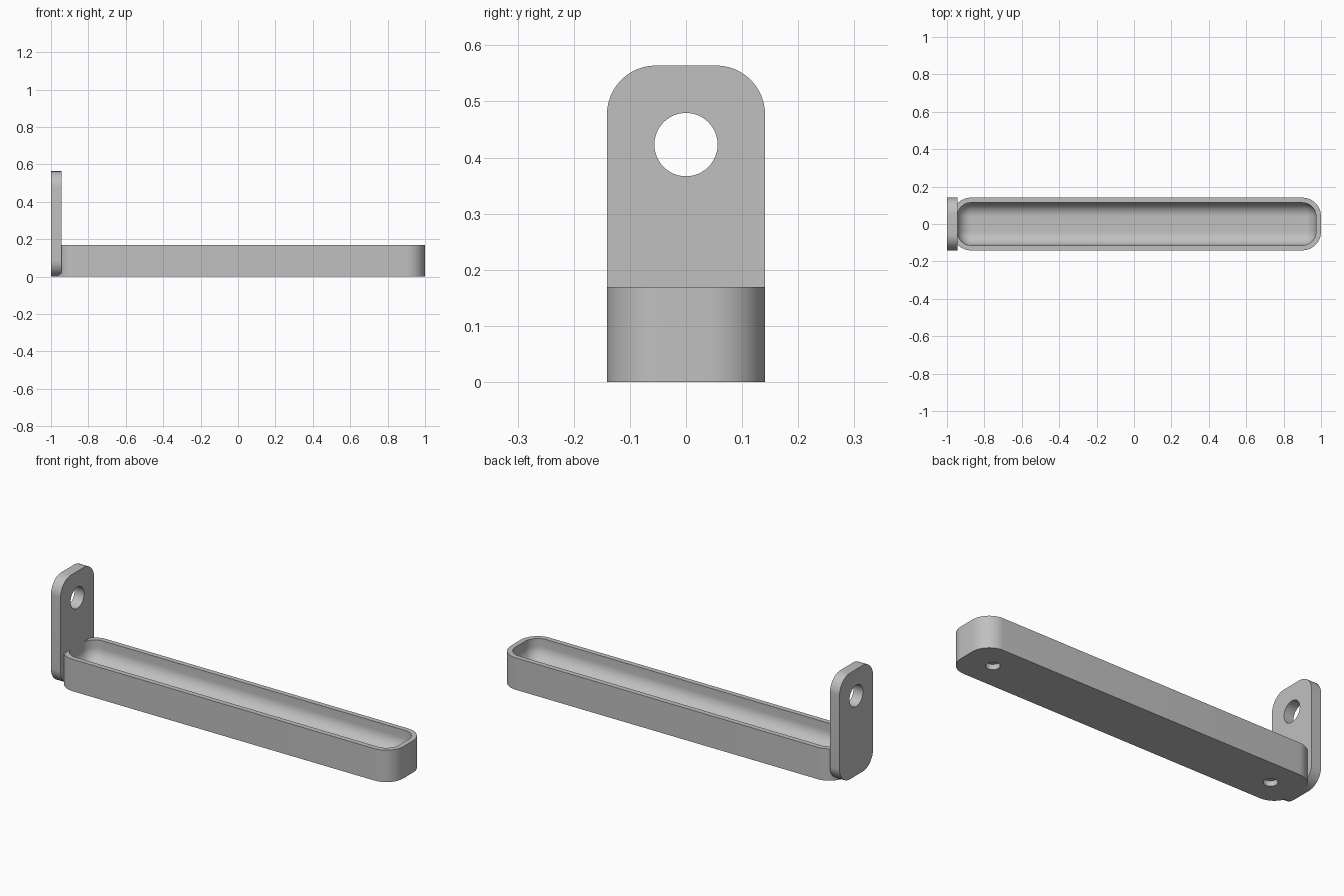
import bpy
import bmesh
import math
from mathutils import Matrix

if "Cube" in bpy.data.objects:
    bpy.data.objects.remove(bpy.data.objects["Cube"], do_unlink=True)

U = 0.0282                     # wall thickness, base unit of the design
HALF = 5 * U                   # half width of tray and plate
TRAY_H = 6 * U
PLATE_H = 20 * U
TRAY_MIN, TRAY_MAX = -1 + U, 1.0

grey = bpy.data.materials.new("plain grey")
grey.use_nodes = True
colour = (0.53, 0.53, 0.53, 1)
grey.diffuse_color = colour
grey.node_tree.nodes["Principled BSDF"].inputs["Base Color"].default_value = colour


def rounded_rect(hx, hy, r, steps=12):
    """Outline of a rectangle with round corners, counter-clockwise."""
    points = []
    for k, (sx, sy) in enumerate([(1, 1), (-1, 1), (-1, -1), (1, -1)]):
        for i in range(steps + 1):
            a = (k + i / steps) * math.pi / 2
            points.append((sx * (hx - r) + r * math.cos(a),
                           sy * (hy - r) + r * math.sin(a)))
    return points


def loft(name, sections, matrix):
    """Skin a stack of (half x, half y, corner radius, height) sections."""
    bm = bmesh.new()
    rings = [[bm.verts.new((x, y, z)) for x, y in rounded_rect(hx, hy, r)]
             for hx, hy, r, z in sections]
    for low, high in zip(rings, rings[1:]):
        n = len(low)
        for i in range(n):
            j = (i + 1) % n
            bm.faces.new((low[i], low[j], high[j], high[i]))
    bm.faces.new(rings[0][::-1])
    bm.faces.new(rings[-1])
    bm.transform(matrix)
    bmesh.ops.recalc_face_normals(bm, faces=bm.faces)
    mesh = bpy.data.meshes.new(name)
    bm.to_mesh(mesh)
    bm.free()
    mesh.materials.append(grey)
    obj = bpy.data.objects.new(name, mesh)
    bpy.context.collection.objects.link(obj)
    return obj


def activate(obj):
    bpy.ops.object.select_all(action="DESELECT")
    obj.select_set(True)
    bpy.context.view_layer.objects.active = obj


def drill(obj, radius, depth, location, rotation=(0, 0, 0)):
    """Cut a round hole centred on the given location."""
    bpy.ops.mesh.primitive_cylinder_add(vertices=48, radius=radius, depth=depth,
                                        location=location, rotation=rotation)
    cutter = bpy.context.object
    cutter.hide_render = True
    cutter.data.materials.append(grey)
    mod = obj.modifiers.new("hole", "BOOLEAN")
    mod.operation = "DIFFERENCE"
    mod.solver = "EXACT"
    mod.object = cutter
    activate(obj)
    bpy.ops.object.modifier_apply(modifier=mod.name)
    bpy.data.objects.remove(cutter, do_unlink=True)


# Tray: outer wall, rim, then a cavity with a filleted floor
length = (TRAY_MAX - TRAY_MIN) / 2
middle = (TRAY_MAX + TRAY_MIN) / 2
corner, wall, floor = 0.1, 0.96 * U, 2 * U
inner = corner - wall
sections = [(length, HALF, corner, 0), (length, HALF, corner, TRAY_H)]
sections.append((length - wall, HALF - wall, inner, TRAY_H))
for i in range(13):
    a = i / 12 * math.pi / 2
    inset = inner * 0.98 * (1 - math.cos(a))
    sections.append((length - wall - inset, HALF - wall - inset, inner - inset,
                     floor + inner * (1 - math.sin(a))))
tray = loft("tray", sections, Matrix.Translation((middle, 0, 0)))

# Blind round pockets under both ends of the tray
for side in (-1, 1):
    drill(tray, 1.2 * U, 2 * U, (middle + side * 0.83, 0, 0))

# Upright end plate with round corners and a through hole
upright = Matrix.Translation((-1, 0, PLATE_H / 2)) @ Matrix.Rotation(math.pi / 2, 4, "Y")
plate = loft("end_plate", [(PLATE_H / 2, HALF, 3.1 * U, 0),
                           (PLATE_H / 2, HALF, 3.1 * U, 2 * U)], upright)
drill(plate, 2 * U, 0.3, (-1 + U, 0, 15 * U), (0, math.pi / 2, 0))

for part in (tray, plate):
    activate(part)
    bpy.ops.object.shade_smooth_by_angle(angle=math.radians(35))
